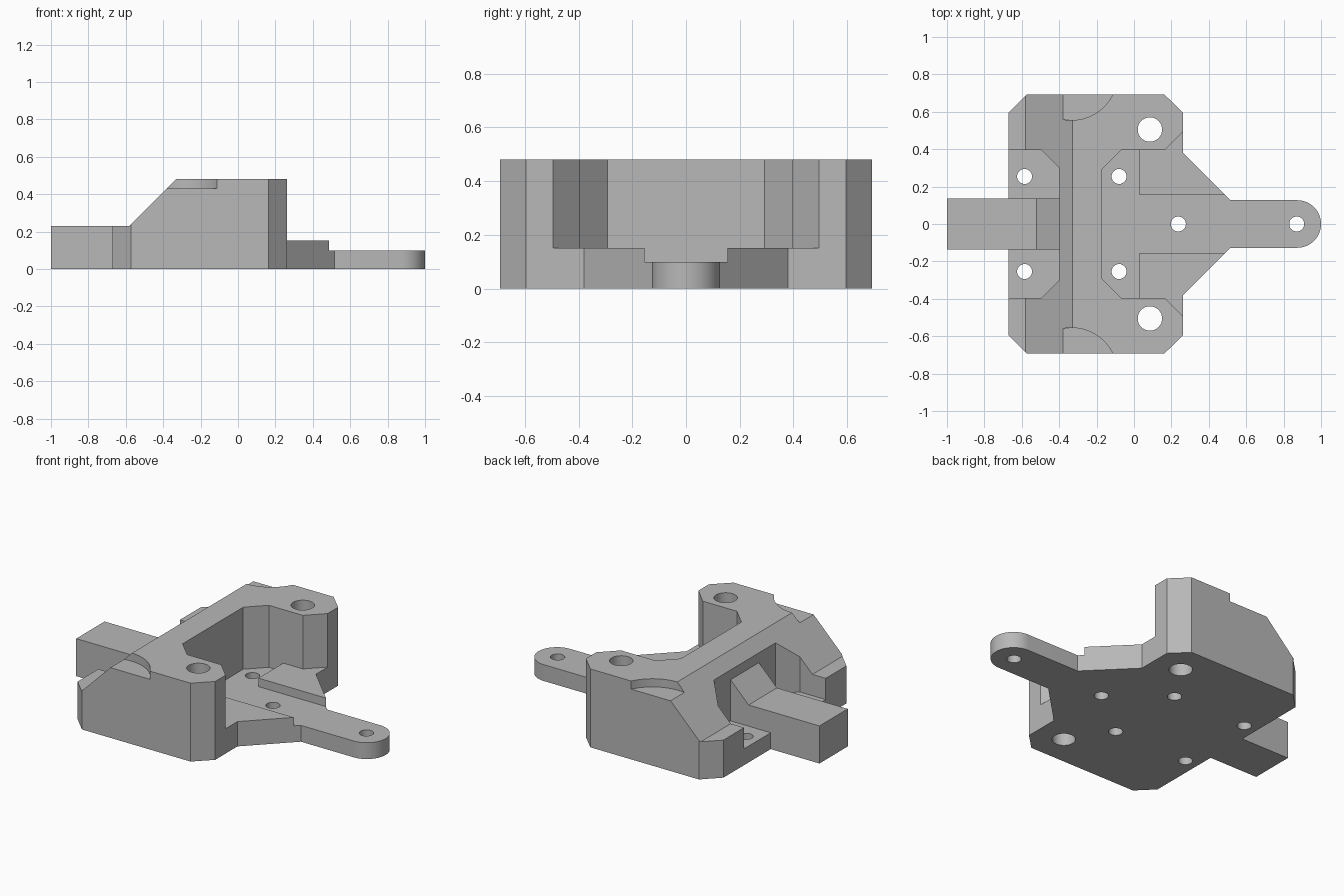
import bpy, bmesh, math

cube = bpy.data.objects.get("Cube")
if cube:
    bpy.data.objects.remove(cube, do_unlink=True)

grey = bpy.data.materials.new("plain grey")
grey.use_nodes = True
grey.diffuse_color = (0.48, 0.48, 0.48, 1)
grey.node_tree.nodes["Principled BSDF"].inputs["Base Color"].default_value = (0.48, 0.48, 0.48, 1)


def prism(name, points, low, high, axis="z"):
    """Extrude a plan outline along z, or a side profile (x, z) along y."""
    bm = bmesh.new()
    place = (lambda a, b: (a, b, low)) if axis == "z" else (lambda a, b: (a, low, b))
    face = bm.faces.new([bm.verts.new(place(a, b)) for a, b in points])
    new = bmesh.ops.extrude_face_region(bm, geom=[face])["geom"]
    d = high - low
    bmesh.ops.translate(bm, verts=[v for v in new if isinstance(v, bmesh.types.BMVert)],
                        vec=(0, 0, d) if axis == "z" else (0, d, 0))
    bmesh.ops.recalc_face_normals(bm, faces=bm.faces)
    mesh = bpy.data.meshes.new(name)
    bm.to_mesh(mesh)
    bm.free()
    mesh.materials.append(grey)
    obj = bpy.data.objects.new(name, mesh)
    bpy.context.collection.objects.link(obj)
    return obj


def circle(x, y, r, n=48):
    return [(x + r * math.cos(math.tau * i / n), y + r * math.sin(math.tau * i / n)) for i in range(n)]


def mirrored(half):
    """Close an outline from its y > 0 half."""
    return half + [(x, -y) for x, y in reversed(half)]


def combine(target, tool, operation):
    mod = target.modifiers.new("combine", "BOOLEAN")
    mod.operation, mod.object, mod.solver = operation, tool, "EXACT"
    bpy.context.view_layer.objects.active = target
    bpy.ops.object.modifier_apply(modifier=mod.name)
    bpy.data.objects.remove(tool, do_unlink=True)


W = 0.692      # half width of the body
FLOOR = 0.10   # height of pocket floors and tail

# Main body: sloped side profile, trimmed to a plan with chamfered corners
body = prism("mount_body", [(-0.67, 0), (-0.67, 0.23), (-0.58, 0.23), (-0.33, 0.48),
                            (0.262, 0.48), (0.262, 0)], -W, W, "y")
plan = mirrored([(-0.67, 0.595), (-0.573, W), (0.163, W), (0.262, 0.595)])
combine(body, prism("corner_trim", plan, -0.5, 1), "INTERSECT")

# Pockets on both ends
combine(body, prism("ramp_pocket", mirrored([(-0.8, 0.395), (-0.495, 0.395), (-0.398, 0.298)]),
                    FLOOR, 1), "DIFFERENCE")
combine(body, prism("tail_pocket", mirrored([(-0.17, 0.293), (-0.068, 0.395), (0.163, 0.395),
                                             (0.363, 0.595)]), FLOOR, 1), "DIFFERENCE")

# Round notches in the top side edges
for side in (1, -1):
    combine(body, prism("edge_notch", circle(-0.335, side * 0.803, 0.248, 96), 0.43, 1), "DIFFERENCE")

# Tail with tapered root and rounded tip
tip = [(0.873 + 0.127 * math.sin(math.pi * i / 32), 0.127 * math.cos(math.pi * i / 32))
       for i in range(17)]
combine(body, prism("tail", mirrored([(0.1, 0.38), (0.262, 0.38), (0.515, 0.127)] + tip[:-1]
                                     + [(1.0, 0.001)]), 0, FLOOR), "UNION")

# Raised pads beside the tail
for side in (1, -1):
    pad = [(0.03, 0.155), (0.03, 0.56), (0.262, 0.56), (0.262, 0.38), (0.487, 0.155)]
    combine(body, prism("raised_pad", [(x, y * side) for x, y in pad], 0, 0.152), "UNION")

# Bar with a ramp running up to the body
combine(body, prism("ramp_bar", [(-1, 0), (-1, 0.23), (-0.52, 0.23), (-0.398, 0.352),
                                 (-0.3, 0.352), (-0.3, 0)], -0.137, 0.137, "y"), "UNION")

# Screw holes
holes = [(0.237, 0, 0.04), (0.87, 0, 0.04)]
for side in (1, -1):
    holes += [(-0.585, side * 0.254, 0.04), (-0.08, side * 0.254, 0.04), (0.085, side * 0.505, 0.065)]
for x, y, r in holes:
    combine(body, prism("screw_hole", circle(x, y, r), -0.5, 1), "DIFFERENCE")

# Crisp edges, smooth round walls
bpy.ops.object.select_all(action="DESELECT")
body.select_set(True)
bpy.context.view_layer.objects.active = body
bpy.ops.object.shade_smooth_by_angle(angle=math.radians(25))
